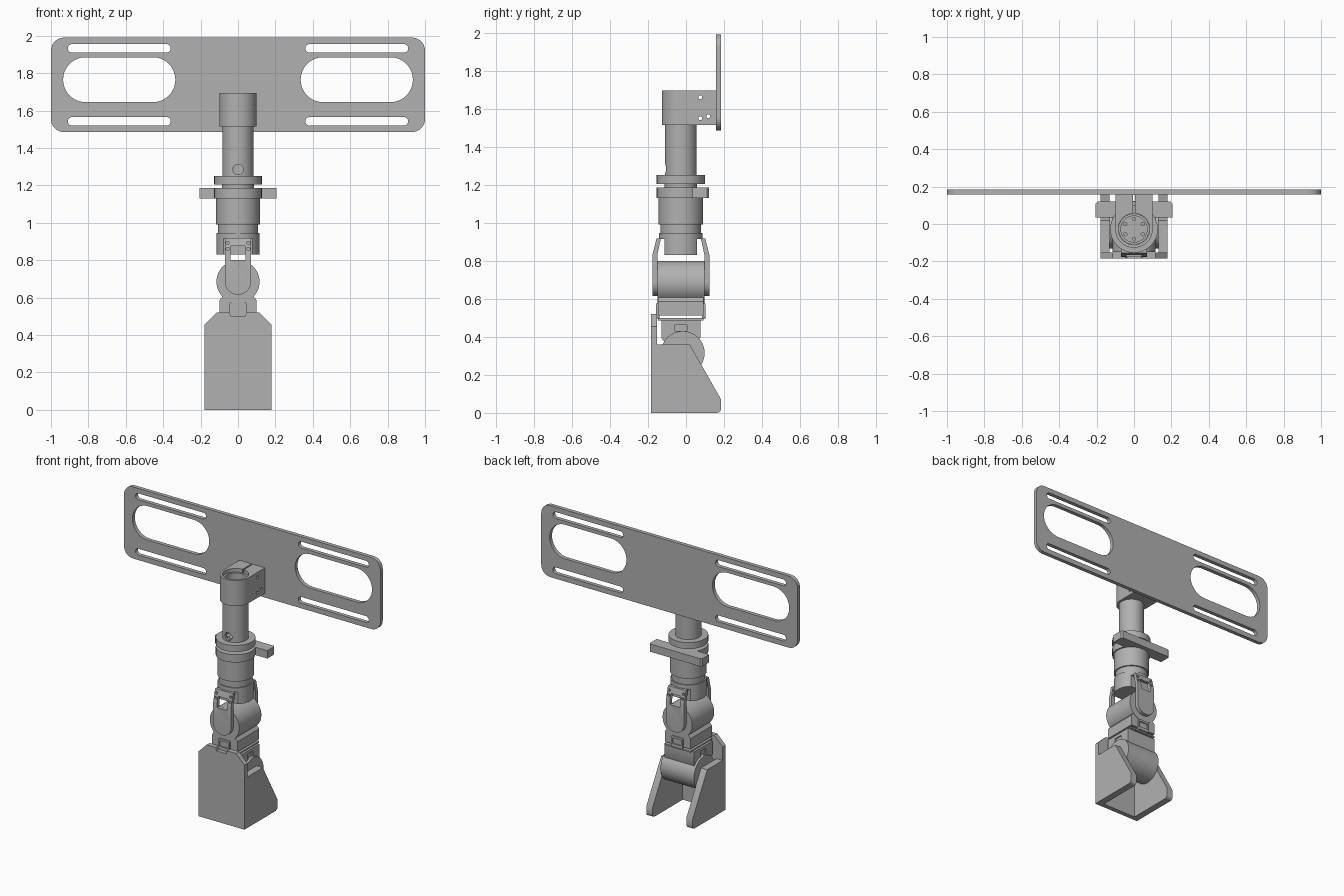
import bpy, bmesh
from math import cos, sin, radians, pi

cube = bpy.data.objects.get("Cube")
if cube:
    bpy.data.objects.remove(cube)

grey = bpy.data.materials.new("metal_grey")
grey.use_nodes = True
tone = (0.44, 0.44, 0.44, 1)
grey.diffuse_color = tone
grey.node_tree.nodes["Principled BSDF"].inputs["Base Color"].default_value = tone

CY = -0.027  # y of the column axis


# ---- outline helpers ----
def arc(u, v, r, a0, a1, n=24):
    steps = [radians(a0 + (a1 - a0) * i / n) for i in range(n + 1)]
    return [(u + r * cos(a), v + r * sin(a)) for a in steps]


def circle(u, v, r, n=48):
    return arc(u, v, r, 0, 360, n)[:-1]


def rect(u0, u1, v0, v1, r=0.0):
    if r == 0:
        return [(u0, v0), (u1, v0), (u1, v1), (u0, v1)]
    corners = [(u1 - r, v1 - r), (u0 + r, v1 - r), (u0 + r, v0 + r), (u1 - r, v0 + r)]
    pts = []
    for i, (u, v) in enumerate(corners):
        for p in arc(u, v, r, 90 * i, 90 * i + 90, 10):
            if not pts or abs(p[0] - pts[-1][0]) + abs(p[1] - pts[-1][1]) > 1e-5:
                pts.append(p)
    return pts


def evaluated_mesh(obj):
    bpy.context.view_layer.update()
    dg = bpy.context.evaluated_depsgraph_get()
    return bpy.data.meshes.new_from_object(obj.evaluated_get(dg), depsgraph=dg)


def slab(name, axis, w0, w1, *loops):
    """Extrude an outline (further loops are holes) along an axis."""
    cu = bpy.data.curves.new(name, 'CURVE')
    cu.dimensions, cu.fill_mode = '2D', 'BOTH'
    cu.extrude = (w1 - w0) / 2
    for pts in loops:
        sp = cu.splines.new('POLY')
        sp.points.add(len(pts) - 1)
        for p, (u, v) in zip(sp.points, pts):
            p.co = (u, v, 0, 1)
        sp.use_cyclic_u = True
    tmp = bpy.data.objects.new(name + "_outline", cu)
    bpy.context.collection.objects.link(tmp)
    me = evaluated_mesh(tmp)
    bpy.data.objects.remove(tmp)
    bm = bmesh.new()
    bm.from_mesh(me)
    mid = (w0 + w1) / 2
    for vert in bm.verts:
        u, v, w = vert.co
        w += mid
        vert.co = {'X': (w, u, v), 'Y': (u, w, v), 'Z': (u, v, w)}[axis]
    bmesh.ops.remove_doubles(bm, verts=bm.verts, dist=1e-5)
    bmesh.ops.recalc_face_normals(bm, faces=bm.faces)
    bm.to_mesh(me)
    bm.free()
    me.name = name
    me.materials.clear()
    me.materials.append(grey)
    obj = bpy.data.objects.new(name, me)
    bpy.context.collection.objects.link(obj)
    return obj


def cut(obj, axis, w0, w1, *outlines):
    """Cut separate outlines through a part."""
    for pts in outlines:
        cutter = slab("cutter", axis, w0, w1, pts)
        cutter.hide_render = True
        mod = obj.modifiers.new("cut", 'BOOLEAN')
        mod.operation, mod.solver, mod.object = 'DIFFERENCE', 'EXACT', cutter
        me = evaluated_mesh(obj)
        obj.modifiers.clear()
        obj.data = me
        bpy.data.objects.remove(cutter)


def drum(name, z0, z1, r, *holes):
    return slab(name, 'Z', z0, z1, circle(0, CY, r, 64), *holes)


# ---- mounting plate with slots ----
holes = []
for s in (-1, 1):
    for a, b, z0, z1 in ((.335, .935, 1.645, 1.885), (.36, .91, 1.91, 1.955), (.36, .91, 1.52, 1.565)):
        lo, hi = sorted((s * a, s * b))
        holes.append(rect(lo, hi, z0, z1, (z1 - z0) / 2))
slab("mounting_plate", 'Y', .158, .185, rect(-1, 1, 1.485, 1.99, .07), *holes)

# ---- split clamp around the tube ----
clamp = slab("tube_clamp", 'Z', 1.515, 1.695,
             [(.004, .158), (.1, .158)] + arc(0, CY, .1, 0, -180, 32)
             + [(-.1, .158), (-.004, .158)] + arc(0, CY, .084, 93, 447, 60))
cut(clamp, 'X', -.2, .2, *[circle(y, z, .01, 12) for y, z in ((.075, 1.66), (.075, 1.55), (.117, 1.56))])

# ---- column tube ----
tube = drum("column_tube", 1.25, 1.67, .083, circle(0, CY, .07))
cut(tube, 'Y', -.2, CY, circle(0, 1.285, .028, 24))

# ---- collar, flange with rear bar, rotary housing ----
bolts = [circle(.054 * cos(i * pi / 3 + pi / 6), CY + .054 * sin(i * pi / 3 + pi / 6), .009, 12)
         for i in range(6)]
drum("collar", 1.205, 1.25, .127, *bolts)
drum("collar_hub", 1.25, 1.255, .042)
drum("neck", 1.185, 1.205, .085)
slab("flange_with_bar", 'Z', 1.13, 1.185,
     [(.205, .035), (.205, .11), (.195, .12), (-.195, .12), (-.205, .11), (-.205, .035)]
     + arc(0, CY, .127, 151, 389, 48))
drum("rotary_housing", .99, 1.13, .117)
drum("housing_step", .945, .99, .107)
drum("yoke_cap", .915, .945, .115)
slab("yoke_tongue", 'Z', .83, .915,
     arc(0, CY, .115, -48, 48, 20) + arc(0, CY, .115, 132, 228, 20))

# ---- upper joint: yoke straps front and back of a barrel ----
for side, s in (("front", -1), ("back", 1)):
    def y(d):
        return CY + s * d
    strap = slab(side + "_yoke_strap", 'X', -.07, .07,
                 [(y(.124), .685), (y(.15), .685), (y(.15), .83), (y(.128), .918),
                  (y(.105), .918), (y(.124), .83)])
    screws = [circle(x, z, .009, 12) for x in (-.055, .055) for z in (.86, .892)]
    cut(strap, 'Y', *sorted((y(.09), y(.17))), rect(-.04, .04, .8, .875), *screws)
    slab(side + "_yoke_foot", 'Y', *sorted((y(.124), y(.15))), arc(0, .685, .07, 180, 360))
    # clip joining the two joints
    clip = slab(side + "_clip", 'Y', *sorted((y(.112), y(.13))), rect(-.045, .045, .497, .575, .01))
    cut(clip, 'Y', *sorted((y(.122), y(.15))), rect(-.035, .035, .52, .56, .006))

slab("upper_barrel", 'Y', CY - .123, CY + .123, circle(0, .685, .115, 64))
slab("upper_joint_block", 'Y', CY - .12, CY + .12,
     [(-.1, .512), (.1, .512), (.1, .585), (.08, .61), (-.08, .61), (-.1, .585)])

# ---- lower joint, turned a quarter turn ----
slab("joint_base", 'Z', .487, .498, rect(-.1, .1, CY - .12, CY + .12))
lower = slab("lower_joint_block", 'X', -.115, .115,
             [(-.13, .395), (-.105, .36), (.055, .36), (.075, .395), (.075, .488), (-.13, .488)])
window = rect(-.06, .005, .43, .465, .006)
cut(lower, 'X', .107, .2, window)
cut(lower, 'X', -.2, -.107, window)
slab("lower_barrel", 'X', -.13, .13, circle(-.017, .315, .115, 64))

# ---- shoe: notched front plate and two side gussets ----
slab("shoe_front_plate", 'Y', -.185, -.152,
     [(-.18, 0), (.18, 0), (.18, .455), (.115, .52), (.045, .52), (.038, .498),
      (-.038, .498), (-.045, .52), (-.115, .52), (-.18, .455)])
for side, s in (("left", 1), ("right", -1)):
    slab(side + "_shoe_gusset", 'X', *sorted((s * .132, s * .18)),
         [(-.152, 0)] + arc(.16, .025, .025, -90, 0, 6) + [(.185, .07), (.02, .36), (-.152, .36)])

# ---- smooth round walls, keep edges crisp ----
for obj in bpy.context.scene.objects:
    if obj.type == 'MESH':
        bpy.context.view_layer.objects.active = obj
        obj.select_set(True)
bpy.ops.object.shade_smooth_by_angle(angle=radians(30))
